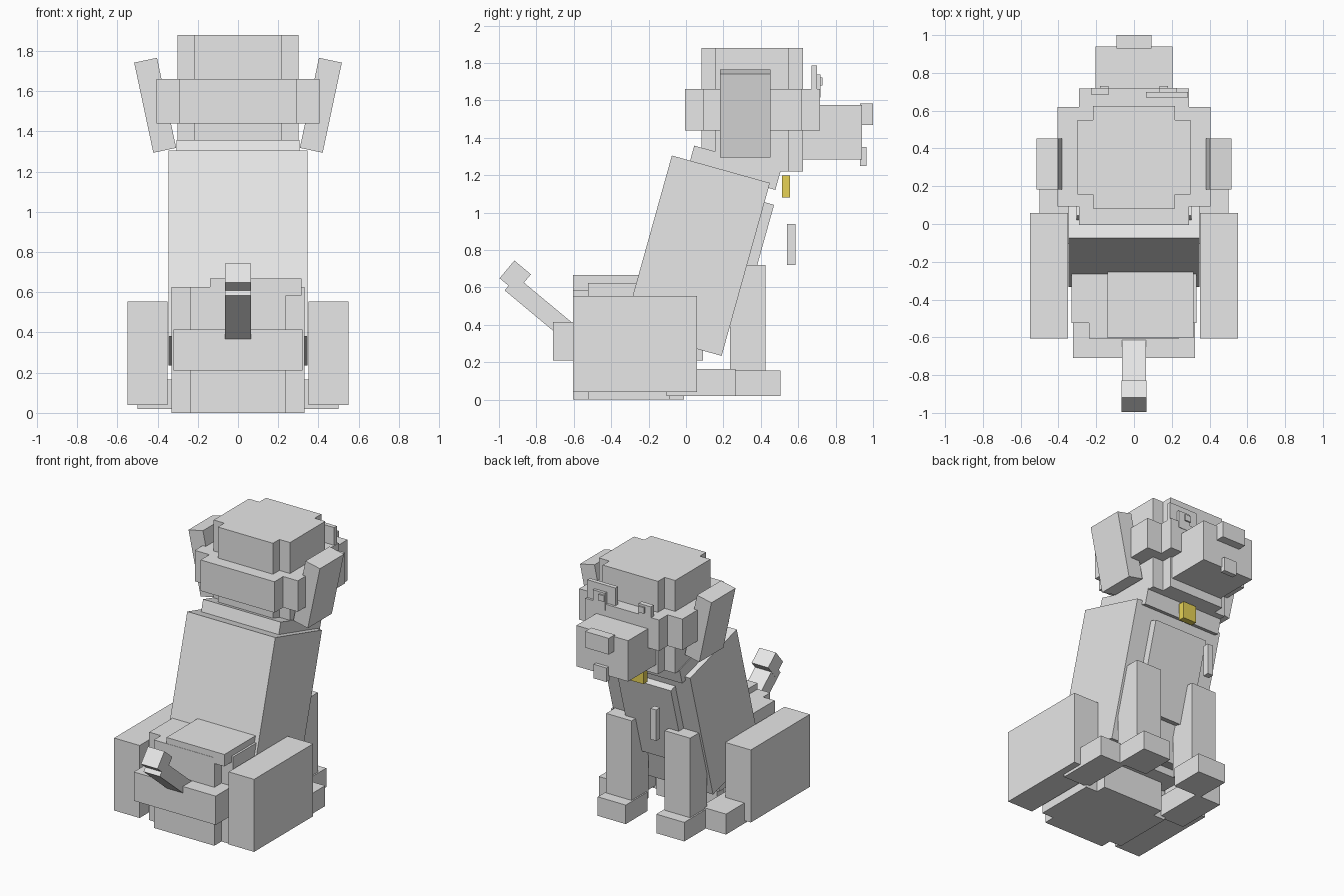
import bpy
from math import radians, sin, cos
from mathutils import Matrix, Vector

if "Cube" in bpy.data.objects:
    bpy.data.objects.remove(bpy.data.objects["Cube"])


def make_material(name, colour):
    mat = bpy.data.materials.new(name)
    mat.use_nodes = True
    mat.diffuse_color = (*colour, 1)
    mat.node_tree.nodes["Principled BSDF"].inputs["Base Color"].default_value = (*colour, 1)
    return mat


GREY = make_material("pale grey", (0.8, 0.8, 0.8))
GOLD = make_material("gold", (0.85, 0.69, 0.1))


def block(name, centre, size, rot=(0, 0, 0), mat=GREY):
    """Box from its centre, size and rotation in degrees."""
    bpy.ops.mesh.primitive_cube_add(size=1, location=centre,
                                    rotation=[radians(a) for a in rot])
    obj = bpy.context.object
    obj.name = name
    obj.scale = size
    bpy.ops.object.transform_apply(location=False, rotation=False, scale=True)
    obj.data.materials.append(mat)
    return obj


def span(name, x, y, z, mat=GREY):
    """Box from its limits on each axis."""
    lims = (x, y, z)
    return block(name, [(a + b) / 2 for a, b in lims], [b - a for a, b in lims], mat=mat)


def pair(name, x, y, z):
    """Mirrored boxes on both sides."""
    span("left_" + name, x, y, z)
    span("right_" + name, (-x[1], -x[0]), y, z)


def sym(name, half, y, z):
    return span(name, (-half, half), y, z)


# Head: stepped crown with a wider stepped cheek band
sym("head_wide", 0.30, (0.155, 0.55), (1.22, 1.88))
sym("head_long", 0.217, (0.083, 0.625), (1.22, 1.88))
sym("cheeks_wide", 0.405, (0.093, 0.62), (1.44, 1.66))
sym("cheeks_long", 0.29, (-0.005, 0.717), (1.44, 1.66))

# Face
sym("muzzle", 0.203, (0.5, 0.94), (1.285, 1.575))
sym("nose", 0.093, (0.93, 1.0), (1.47, 1.585))
sym("tongue", 0.05, (0.93, 0.965), (1.25, 1.35))
span("eye_patch", (0.064, 0.286), (0.67, 0.7), (1.64, 1.786))
pair("eye", (0.132, 0.228), (0.685, 0.72), (1.615, 1.738))
pair("pupil", (0.135, 0.18), (0.71, 0.73), (1.68, 1.723))

# Ears leaning outward
for side, s in (("left", 1), ("right", -1)):
    block(side + "_ear", (s * 0.412, 0.317, 1.53), (0.116, 0.27, 0.458), (0, s * 12, 0))

# Leaning torso, with neck and chest set in its own tilted frame
LEAN = radians(15.6)
TORSO = Vector((0, 0.0575, 0.77))


def torso_block(name, half, u, v):
    frame = Matrix.Rotation(-LEAN, 3, "X")
    centre = TORSO + frame @ Vector((0, sum(u) / 2, sum(v) / 2))
    block(name, centre, (2 * half, u[1] - u[0], v[1] - v[0]), (-15.6, 0, 0))


torso_block("torso", 0.346, (-0.272, 0.272), (-0.48, 0.48))
torso_block("neck", 0.305, (-0.171, 0.31), (0.452, 0.563))
torso_block("chest_plate", 0.21, (0.25, 0.325), (-0.23, 0.373))

# Collar tag and the loose tuft beside it
span("collar_tag", (-0.055, 0.05), (0.512, 0.556), (1.08, 1.2), GOLD)
span("chest_tuft", (-0.175, -0.13), (0.54, 0.585), (0.72, 0.94))

# Rump: stepped block with a longer band and a raised patch
sym("rump_wide", 0.33, (-0.525, -0.085), (0, 0.625))
sym("rump_long", 0.238, (-0.605, -0.01), (0, 0.625))
sym("rump_band", 0.322, (-0.71, 0.09), (0.21, 0.415))
span("rump_patch", (-0.14, 0.315), (-0.603, -0.2), (0.583, 0.668))

# Legs and paws
pair("thigh", (0.35, 0.55), (-0.605, 0.058), (0.04, 0.555))
pair("hind_paw", (0.3, 0.5), (-0.105, 0.265), (0.02, 0.165))
pair("front_leg", (0.13, 0.33), (0.235, 0.425), (0.1, 0.72))
pair("front_paw", (0.12, 0.34), (0.262, 0.505), (0.02, 0.155))

# Raised tail and its tip
block("tail", (0, -0.741, 0.458), (0.128, 0.098, 0.513), (50.2, 0, 0))
block("tail_tip", (0, -0.913, 0.66), (0.13, 0.123, 0.115), (50.2, 0, 0))
